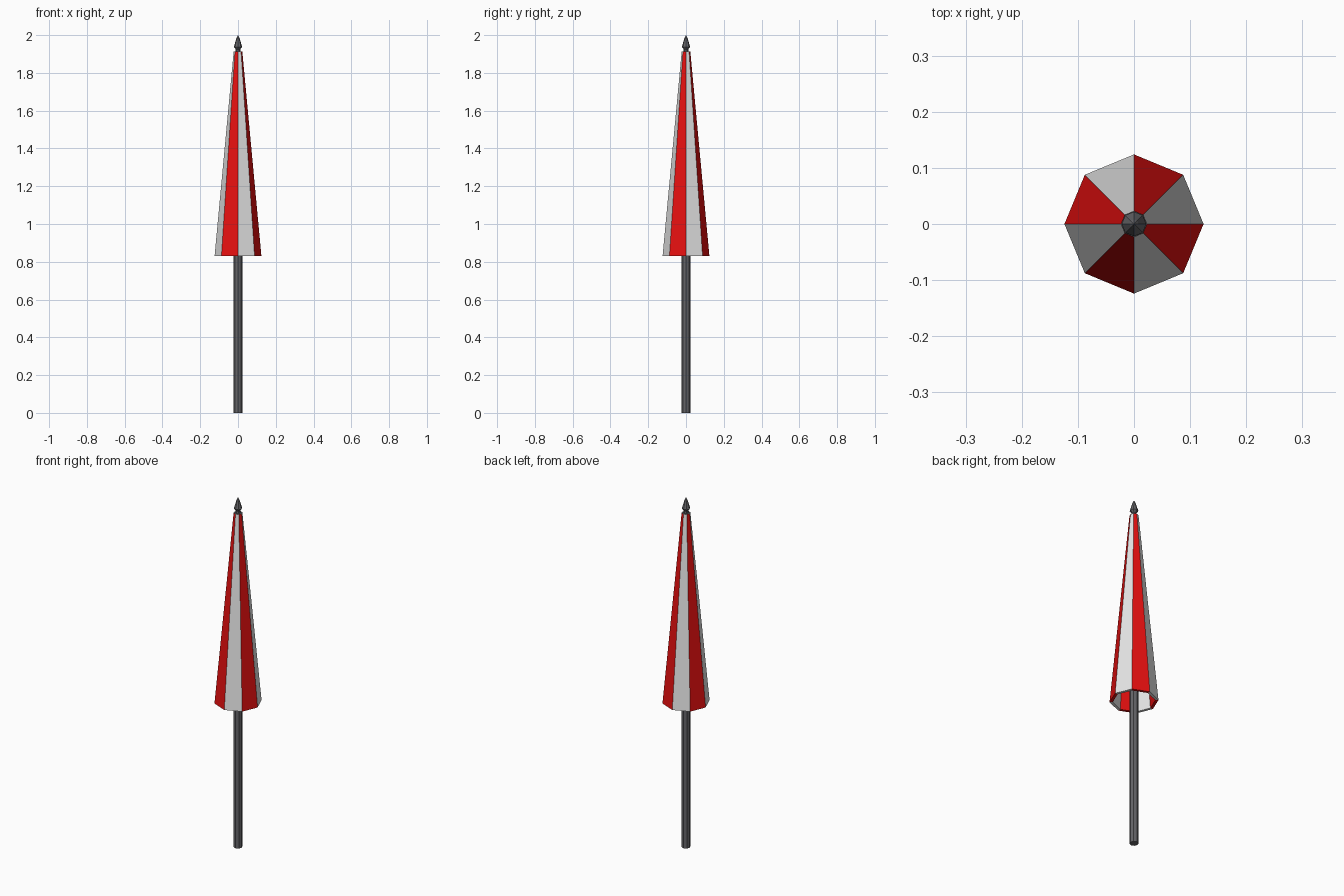
import bpy, bmesh, math

if "Cube" in bpy.data.objects:
    bpy.data.objects.remove(bpy.data.objects["Cube"])

def material(name, rgb):
    m = bpy.data.materials.new(name)
    m.diffuse_color = (*rgb, 1)
    m.use_nodes = True
    m.node_tree.nodes["Principled BSDF"].inputs["Base Color"].default_value = m.diffuse_color
    return m

white = material("white_fabric", (0.8, 0.8, 0.8))
red = material("red_fabric", (0.8, 0.005, 0.005))
metal = material("dark_grey_metal", (0.13, 0.13, 0.14))

def lathe(name, profile, mats, pick, sides=8, closed=False):
    """Spin (radius, z) points round z; pick(side, row) gives the material index."""
    bm = bmesh.new()
    rings = []
    for r, z in profile:
        if r == 0:
            rings.append([bm.verts.new((0, 0, z))] * sides)
        else:
            rings.append([bm.verts.new((r * math.cos(i * math.tau / sides),
                                        r * math.sin(i * math.tau / sides), z))
                          for i in range(sides)])
    pairs = list(zip(rings, rings[1:])) + ([(rings[-1], rings[0])] if closed else [])
    for row, (a, b) in enumerate(pairs):
        for i in range(sides):
            j = (i + 1) % sides
            loop = list(dict.fromkeys((a[i], a[j], b[j], b[i])))
            bm.faces.new(loop).material_index = pick(i, row)
    bmesh.ops.recalc_face_normals(bm, faces=bm.faces)
    me = bpy.data.meshes.new(name)
    bm.to_mesh(me)
    bm.free()
    for m in mats:
        me.materials.append(m)
    ob = bpy.data.objects.new(name, me)
    bpy.context.collection.objects.link(ob)
    return ob

# Closed fabric canopy: hollow eight-panel shell, alternating colours, grey rims
lathe("canopy", [(0.124, 0.83), (0.023, 1.912), (0.014, 1.912), (0.108, 0.83)],
      [white, red, metal], lambda i, row: 2 if row == 1 else i % 2, closed=True)

# Pole
lathe("pole", [(0, 0), (0.023, 0), (0.023, 1.83), (0.012, 1.912), (0.012, 1.935), (0, 1.935)],
      [metal], lambda i, row: 0)

# Pointed finial
lathe("finial", [(0, 1.925), (0.012, 1.925), (0.022, 1.938), (0.008, 1.985), (0, 2.0)],
      [metal], lambda i, row: 0)
